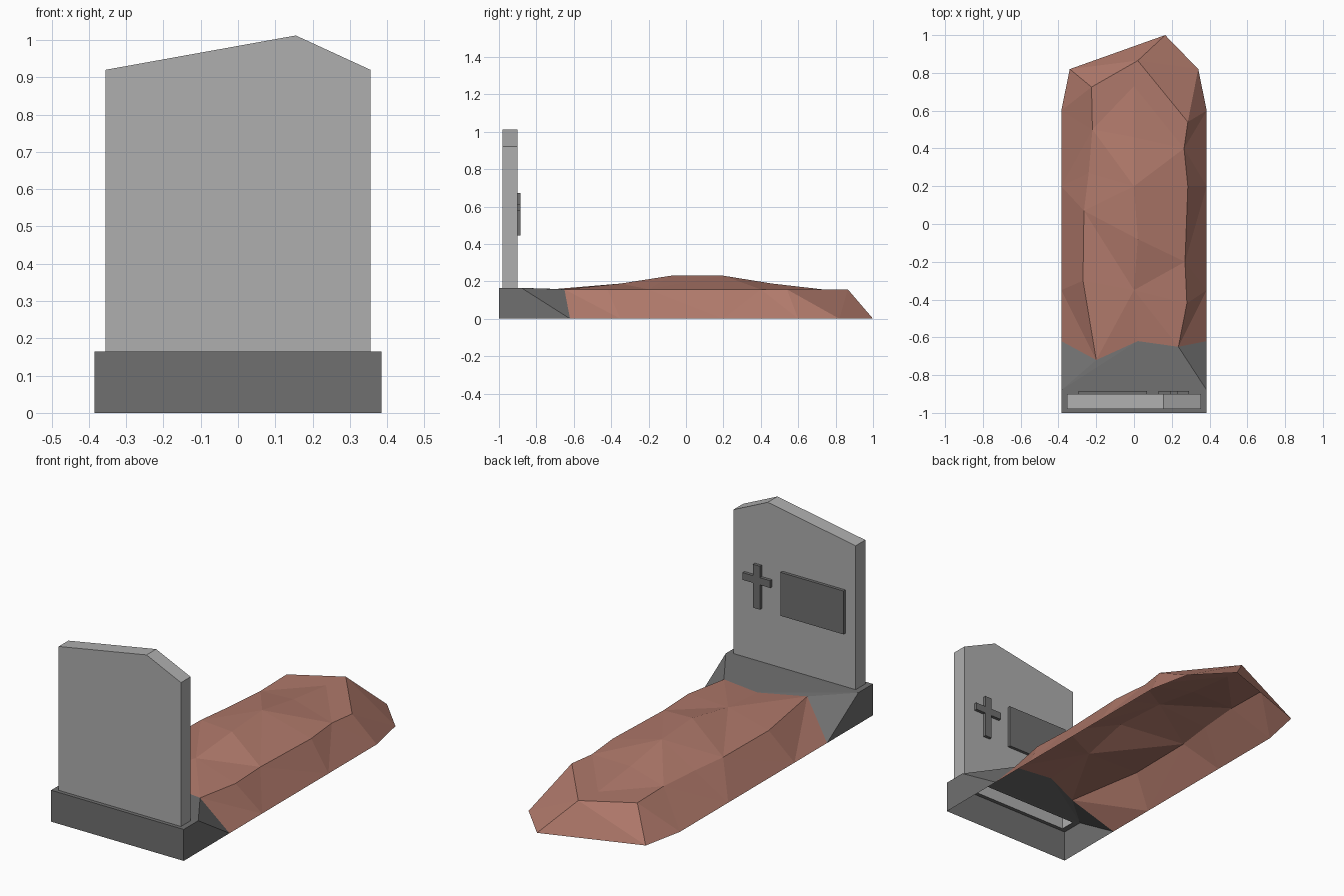
import bpy
import bmesh

default = bpy.data.objects.get("Cube")
if default:
    bpy.data.objects.remove(default, do_unlink=True)


def make_material(name, color):
    mat = bpy.data.materials.new(name)
    mat.use_nodes = True
    rgba = (*color, 1)
    mat.diffuse_color = rgba
    mat.node_tree.nodes["Principled BSDF"].inputs["Base Color"].default_value = rgba
    return mat


light_stone = make_material("light stone", (.43, .43, .43))
dark_stone = make_material("dark stone", (.16, .16, .16))
earth = make_material("reddish earth", (.43, .19, .145))


def finish(name, bm, mat):
    """Merge shared corners, face the shell outwards and make the object."""
    bmesh.ops.remove_doubles(bm, verts=bm.verts[:], dist=.0005)
    bmesh.ops.recalc_face_normals(bm, faces=bm.faces[:])
    bm.normal_update()
    highest = max(bm.faces, key=lambda f: f.calc_center_median().z)
    if highest.normal.z < 0:
        bmesh.ops.reverse_faces(bm, faces=bm.faces[:])
    mesh = bpy.data.meshes.new(name)
    bm.to_mesh(mesh)
    bm.free()
    mesh.materials.append(mat)
    obj = bpy.data.objects.new(name, mesh)
    bpy.context.collection.objects.link(obj)
    return obj


def face(bm, *points):
    return bm.faces.new([bm.verts.new(p) for p in points])


def prism(name, outline, front, back, mat, open_bottom=False):
    """Extrude an x-z outline along y; its first edge is the bottom."""
    bm = bmesh.new()
    a = [(x, front, z) for x, z in outline]
    b = [(x, back, z) for x, z in outline]
    face(bm, *a)
    face(bm, *b)
    count = len(outline)
    for i in range(1 if open_bottom else 0, count):
        j = (i + 1) % count
        face(bm, a[i], a[j], b[j], b[i])
    return finish(name, bm, mat)


# Shared dimensions
half = .385
base_top = .165
rim = .157
stone_half, stone_front, stone_back = .355, -.98, -.9
shelf = -.88

# Headstone with an uneven peak, hollow where it meets the base
prism("headstone",
      [(-stone_half, base_top), (stone_half, base_top), (stone_half, .92),
       (.155, 1.012), (-stone_half, .92)],
      stone_front, stone_back, light_stone, open_bottom=True)

# Plaque and cross on the inner face of the headstone
plate_back = stone_back + .016
low, high = .445, .673
prism("plaque", [(-.295, low), (.07, low), (.07, high), (-.295, high)],
      stone_back, plate_back, dark_stone)
cx, w, reach, arm_low, arm_high = .21, .02, .08, .575, .613
prism("cross",
      [(cx - w, low), (cx + w, low), (cx + w, arm_low), (cx + reach, arm_low),
       (cx + reach, arm_high), (cx + w, arm_high), (cx + w, high), (cx - w, high),
       (cx - w, arm_high), (cx - reach, arm_high), (cx - reach, arm_low),
       (cx - w, arm_low)],
      stone_back, plate_back, dark_stone)

# Mound columns running from the base to the foot
steps = [-.62, -.35, -.08, .2, .4, .6]
outer_left = [(half, y, 0) for y in steps]
outer_right = [(-half, y, 0) for y in steps]
rim_left = [(x, y, rim) for x, y in
            [(.235, -.65), (.28, -.42), (.27, -.2), (.285, .2), (.265, .4), (.285, .54)]]
rim_right = [(x, y, rim) for x, y in
             [(-.2, -.72), (-.27, -.3), (-.265, .07), (-.24, .27), (-.22, .5), (-.225, .725)]]
crest = [(.02, -.62, rim), (0, -.35, .188), (.02, -.08, .23),
         (0, .2, .23), (0, .46, .188), (0, .73, rim)]

mound = bmesh.new()
columns = [outer_right, rim_right, crest, rim_left, outer_left]
for c, (p, q) in enumerate(zip(columns, columns[1:])):
    for i in range(len(steps) - 1):
        if (i + c) % 2:
            face(mound, p[i], q[i], q[i + 1])
            face(mound, p[i], q[i + 1], p[i + 1])
        else:
            face(mound, p[i], q[i], p[i + 1])
            face(mound, q[i], q[i + 1], p[i + 1])

# Pointed foot of the mound
tip, toe = (.02, .865, rim), (.165, 1, 0)
foot_left, foot_right = (.34, .82, 0), (-.34, .82, 0)
face(mound, crest[-1], rim_left[-1], tip)
face(mound, crest[-1], tip, rim_right[-1])
face(mound, outer_right[-1], rim_right[-1], foot_right)
face(mound, rim_right[-1], tip, foot_right)
face(mound, tip, toe, foot_right)
face(mound, tip, foot_left, toe)
face(mound, tip, rim_left[-1], foot_left)
face(mound, rim_left[-1], outer_left[-1], foot_left)
finish("earth_mound", mound, earth)

# Base: front wall, side walls and a shelf around the headstone opening
base = bmesh.new()


def rectangle(x, front, back):
    return [(-x, front, base_top), (x, front, base_top),
            (x, back, base_top), (-x, back, base_top)]


shelf_edge = rectangle(half, -1, shelf)
opening = rectangle(stone_half, stone_front, stone_back)
for i in range(4):
    j = (i + 1) % 4
    face(base, shelf_edge[i], shelf_edge[j], opening[j], opening[i])
face(base, (-half, -1, 0), (half, -1, 0), shelf_edge[1], shelf_edge[0])
for side, corner, ground, edge in (
        (-half, shelf_edge[3], outer_right[0], rim_right[0]),
        (half, shelf_edge[2], outer_left[0], rim_left[0])):
    face(base, (side, -1, 0), ground, corner, (side, -1, base_top))
    face(base, corner, ground, edge)

# Sloping apron joining the shelf to the mound
face(base, shelf_edge[3], crest[0], rim_right[0])
face(base, shelf_edge[3], shelf_edge[2], crest[0])
face(base, shelf_edge[2], rim_left[0], crest[0])
finish("headstone_base", base, dark_stone)
